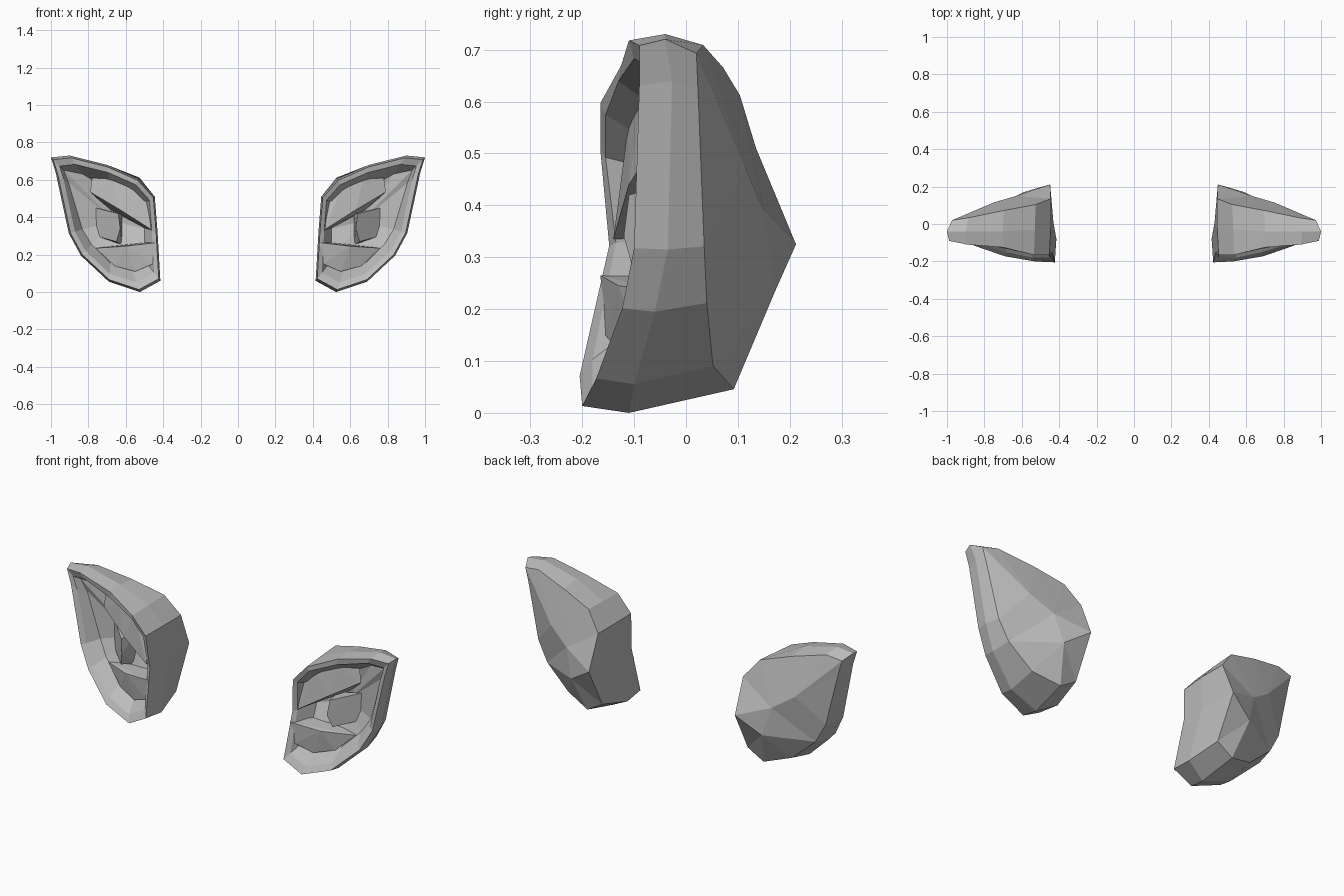
import bpy
import bmesh
from mathutils import Vector

default_cube = bpy.data.objects.get("Cube")
if default_cube:
    bpy.data.objects.remove(default_cube, do_unlink=True)

grey = bpy.data.materials.new("plain_grey")
grey.use_nodes = True
grey.diffuse_color = (0.5, 0.5, 0.5, 1)
grey.node_tree.nodes["Principled BSDF"].inputs["Base Color"].default_value = (0.5, 0.5, 0.5, 1)

# Ear contour (x, z): tip, along the top, down the head side, lobe, outer edge
CONTOUR = [(1, .72), (.9, .73), (.7, .68), (.53, .605), (.445, .51), (.43, .32),
           (.415, .06), (.525, 0), (.69, .055), (.84, .195), (.905, .315), (.975, .64)]
CENTRE = Vector((.66, .38))

# Depth of each ring at every contour point
EDGE_Y = [-.04, -.04, -.04, -.03, -.02, 0, -.08, -.11, -.1, -.06, -.035, -.027]
FRONT_Y = [-.09, -.11, -.125, -.165, -.165, -.148, -.205, -.2, -.173, -.123, -.1, -.09]
RIM_Y = [-.085, -.1, -.13, -.155, -.155, -.135, -.18, -.18, -.15, -.11, -.085, -.08]
BOWL_Y = [-.05, -.02, 0, -.02, -.02, -.02, -.09, -.09, -.07, -.04, -.02, -.03]
BACK_Y = [.02, .033, .072, .104, .135, .212, .096, .092, .052, .04, .035, .023]

# Size of the shrunken rings at every contour point
BOWL_SCALE = [.8, .72, .55, .5, .6, .7, .65, .68, .7, .68, .7, .78]
BACK_SCALE = [.92, .94, .95, 1.03, 1, .92, .87, .88, .89, .91, .91, .93]


def make_object(name, bm):
    bmesh.ops.recalc_face_normals(bm, faces=bm.faces[:])
    mesh = bpy.data.meshes.new(name)
    bm.to_mesh(mesh)
    bm.free()
    mesh.materials.append(grey)
    obj = bpy.data.objects.new(name, mesh)
    bpy.context.collection.objects.link(obj)


def add_ring(bm, side, depths, scales):
    """Contour shrunk towards its centre and placed at the given depths."""
    ring = []
    for point, y, scale in zip(CONTOUR, depths, scales):
        x, z = CENTRE.lerp(Vector(point), scale)
        ring.append(bm.verts.new((side * x, y, z)))
    return ring


def ear_shell(name, side):
    bm = bmesh.new()
    count = len(CONTOUR)
    layers = [(BOWL_Y, BOWL_SCALE), (RIM_Y, [.865] * count), (FRONT_Y, [.965] * count),
              (EDGE_Y, [1] * count), (BACK_Y, BACK_SCALE)]
    rings = [add_ring(bm, side, *layer) for layer in layers]
    for a, b in zip(rings, rings[1:]):
        for i in range(count):
            j = (i + 1) % count
            bm.faces.new((a[i], a[j], b[j], b[i]))

    # Bowl floor
    floor = bm.verts.new((side * .66, .02, .38))
    bowl, back = rings[0], rings[-1]
    for i in range(count):
        bm.faces.new((bowl[i], bowl[(i + 1) % count], floor))

    # Back surface fanned around three bulge points
    low = bm.verts.new((side * .585, .172, .235))
    middle = bm.verts.new((side * .63, .15, .39))
    high = bm.verts.new((side * .75, .115, .47))
    hubs = [high] * 2 + [middle] * 3 + [low] * 4 + [middle] + [high] * 2
    for i, hub in enumerate(hubs):
        bm.faces.new((back[i], back[(i + 1) % count], hub))
    for a, b, i in ((low, middle, 5), (low, middle, 9), (middle, high, 10), (middle, high, 2)):
        bm.faces.new((a, b, back[i]))
    make_object(name, bm)


def fold(name, side, points):
    """Angular cartilage fold as the hull of a few corners."""
    bm = bmesh.new()
    for x, y, z in points:
        bm.verts.new((side * x, y, z))
    bmesh.ops.convex_hull(bm, input=bm.verts[:])
    make_object(name, bm)


for word, side in (("left", 1), ("right", -1)):
    ear_shell(word + "_ear_shell", side)
    # Broad upper fold sloping from the top rim to a sharp lower crest
    fold(word + "_upper_fold", side,
         [(.465, -.14, .335), (.63, -.11, .44), (.79, -.05, .535),
          (.485, -.115, .5), (.555, -.11, .565), (.67, -.085, .605), (.78, -.045, .61),
          (.5, .01, .34), (.68, .01, .44), (.74, .01, .49)])
    # Hook joining the upper and lower folds
    fold(word + "_hook_fold", side,
         [(.64, -.11, .42), (.63, -.12, .34), (.65, -.1, .27),
          (.62, 0, .25), (.62, 0, .42), (.76, 0, .3), (.76, 0, .45)])
    # Lower fold: a ledge on the head side that slopes down to the lobe
    fold(word + "_lower_fold", side,
         [(.435, -.165, .265), (.6, -.13, .245), (.76, -.05, .235),
          (.455, -.155, .15), (.55, -.125, .11), (.66, -.09, .14),
          (.46, -.02, .27), (.64, 0, .25)])
